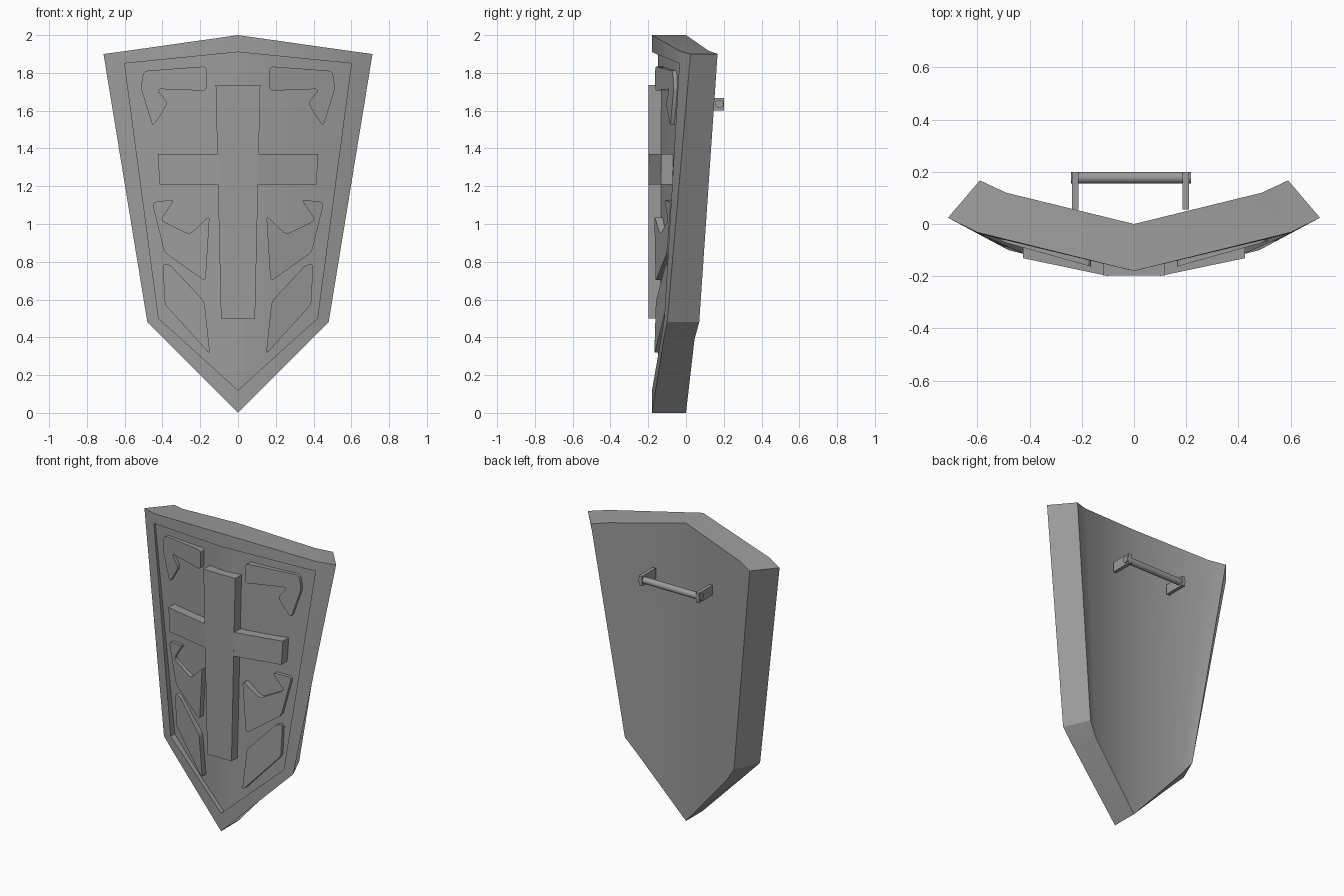
import bpy, bmesh
from mathutils import Vector

if "Cube" in bpy.data.objects:
    bpy.data.objects.remove(bpy.data.objects["Cube"])

grey = bpy.data.materials.new("dark_grey")
grey.diffuse_color = (.33, .33, .33, 1)
grey.use_nodes = True
grey.node_tree.nodes["Principled BSDF"].inputs["Base Color"].default_value = grey.diffuse_color


def finish(name, bm, recalc=True, smooth=True):
    if recalc:
        bmesh.ops.recalc_face_normals(bm, faces=bm.faces)
    me = bpy.data.meshes.new(name)
    bm.to_mesh(me)
    bm.free()
    me.materials.append(grey)
    ob = bpy.data.objects.new(name, me)
    bpy.context.collection.objects.link(ob)
    if smooth:
        bpy.context.view_layer.objects.active = ob
        ob.select_set(True)
        bpy.ops.object.shade_smooth_by_angle(angle=0.5)
        ob.select_set(False)
    return ob


def panel_y(x):
    return -0.147 + 0.12 * abs(x) + 0.15 * x * x


def plate(name, pts, front, back, side=1, rounding=0.0):
    """Outline in x/z, extruded between two y functions of x."""
    bm = bmesh.new()
    bm.faces.new([bm.verts.new((x, 0, z)) for x, z in pts])
    if rounding:
        bmesh.ops.bevel(bm, geom=bm.verts[:], offset=rounding, segments=3,
                        profile=0.5, affect='VERTICES', clamp_overlap=True)
    ext = bmesh.ops.extrude_face_region(bm, geom=bm.faces[:])
    tops = {v for v in ext["geom"] if isinstance(v, bmesh.types.BMVert)}
    for v in bm.verts:
        x = v.co.x
        v.co = (x * side, front(x) if v in tops else back(x), v.co.z)
    return finish(name, bm)


# Shield body: back outline, front outline, rim inner edge, rim inner wall
back = [(0, 0, 2), (.49, .12, 1.917), (.59, .167, 1.9),
        (.405, .07, .48), (.34, .045, .39), (0, 0, 0)]
front = [(0, -.18, 2), (.6, -.032, 1.915), (.712, .024, 1.9),
         (.48, -.1, .48), (.4, -.116, .4), (0, -.18, 0)]
inner = [(0, -.18, 1.91), (.5, -.06, 1.86), (.6, -.035, 1.85),
         (.42, -.115, .5), (.33, -.128, .419), (0, -.18, .12)]
wall = [(x, panel_y(x) + .025, z) for x, y, z in inner]

bm = bmesh.new()
loops = []
for half in (back, front, inner, wall):
    full = half + [(-x, y, z) for x, y, z in half[-2:0:-1]]
    loops.append([bm.verts.new(p) for p in full])
n = len(loops[0])
for a, b in zip(loops, loops[1:]):
    for i in range(n):
        j = (i + 1) % n
        bm.faces.new((a[i], a[j], b[j], b[i]))
k = loops[0]
for quad in ((0, 1, 4, 5), (1, 2, 3, 4), (0, 5, 6, 9), (9, 6, 7, 8)):
    bm.faces.new([k[i] for i in quad])
finish("shield_body", bm)

# Curved sunken front panel
bm = bmesh.new()
cols, rows = 16, 8
grid = []
for r in range(rows + 1):
    v = r / rows
    row = []
    for c in range(cols + 1):
        u = 2 * c / cols - 1
        x = u * (.6 + (.42 - .6) * v)
        z0, z1 = 1.91 - .06 * abs(u), .12 + .38 * abs(u)
        row.append(bm.verts.new((x, panel_y(x), z0 + (z1 - z0) * v)))
    grid.append(row)
for r in range(rows):
    for c in range(cols):
        bm.faces.new((grid[r][c], grid[r + 1][c],
                      grid[r + 1][c + 1], grid[r][c + 1]))
finish("front_panel", bm, recalc=False)

# Raised cross
plate("cross_upright",
      [(-.118, 1.735), (-.09, .5), (.09, .5), (.118, 1.735)],
      lambda x: -.198, lambda x: -.12)
arm = [(.1, 1.37), (.425, 1.37), (.415, 1.21), (.1, 1.21)]

# Raised ornaments, one set per side
ornaments = {
    "upper_ornament": [(.165, 1.835), (.5, 1.81), (.515, 1.72), (.45, 1.515),
                       (.37, 1.64), (.43, 1.715), (.165, 1.705)],
    "middle_ornament": [(.455, 1.115), (.335, 1.13), (.41, 1.02),
                        (.255, .945), (.15, 1.045), (.172, .695), (.39, .85)],
    "lower_ornament": [(.398, .79), (.36, .785), (.178, .59),
                       (.148, .31), (.388, .575)],
}
for side, tag in ((1, "right"), (-1, "left")):
    plate("cross_arm_" + tag, arm,
          lambda x: -.199 + .21 * (x - .1),
          lambda x: panel_y(x) + .01, side)
    for name, pts in ornaments.items():
        plate(name + "_" + tag, pts,
              lambda x: -.163 + .28 * (x - .165),
              lambda x: panel_y(x) + .015, side, .022)

# Grip bar and its two brackets
bpy.ops.mesh.primitive_cylinder_add(vertices=16, radius=.022, depth=.46,
                                    location=(-.012, .177, 1.635),
                                    rotation=(0, 1.570796, 0))
bar = bpy.context.object
bar.name = "grip_bar"
bar.data.materials.append(grey)
bpy.ops.object.shade_smooth_by_angle()
bar.select_set(False)
for x, tag in ((-.225, "left"), (.198, "right")):
    bm = bmesh.new()
    bmesh.ops.create_cube(bm, size=1)
    for v in bm.verts:
        v.co = Vector((x, .1275, 1.635)) + Vector(
            (v.co.x * .024, v.co.y * .145, v.co.z * .066))
    finish("grip_bracket_" + tag, bm, smooth=False)
